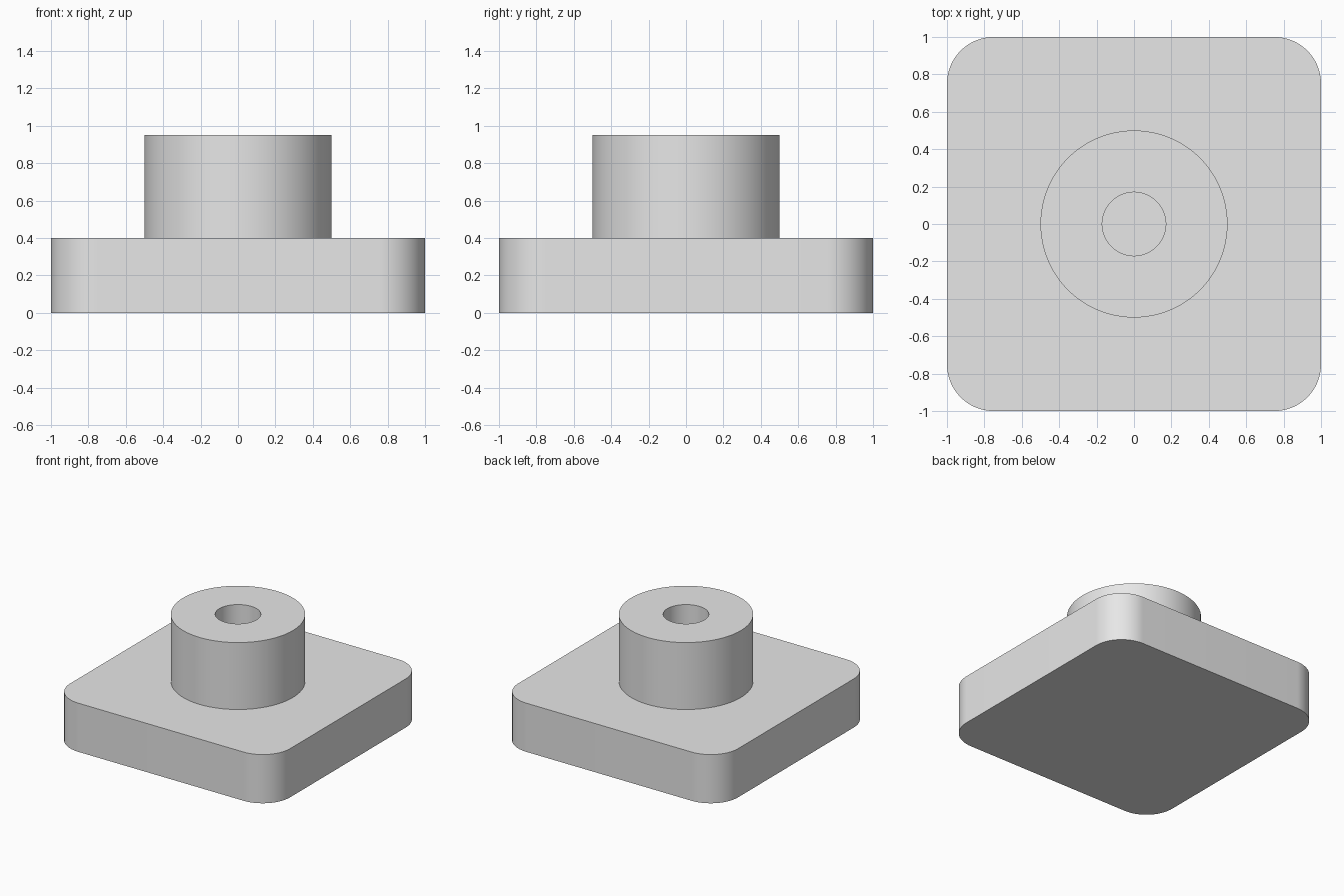
import bpy, bmesh, math

if "Cube" in bpy.data.objects:
    bpy.data.objects.remove(bpy.data.objects["Cube"], do_unlink=True)

PLATE_TOP, BOSS_TOP = 0.4, 0.95
CORNER, BOSS_R, BORE_R = 0.25, 0.5, 0.17
SEGMENTS = 96

grey = bpy.data.materials.new("light_grey")
grey.use_nodes = True
colour = (0.8, 0.8, 0.8, 1)
grey.diffuse_color = colour
grey.node_tree.nodes["Principled BSDF"].inputs["Base Color"].default_value = colour


def finish(name, bm):
    """Turn a bmesh into a smooth shaded object with sharp rims."""
    bmesh.ops.recalc_face_normals(bm, faces=bm.faces)
    mesh = bpy.data.meshes.new(name)
    bm.to_mesh(mesh)
    bm.free()
    mesh.materials.append(grey)
    obj = bpy.data.objects.new(name, mesh)
    bpy.context.collection.objects.link(obj)
    bpy.ops.object.select_all(action='DESELECT')
    obj.select_set(True)
    bpy.context.view_layer.objects.active = obj
    bpy.ops.object.shade_smooth_by_angle(angle=math.radians(30))
    return obj


# Square base plate with rounded corners
bm = bmesh.new()
bmesh.ops.create_cube(bm, size=2)
for v in bm.verts:
    v.co.z = PLATE_TOP if v.co.z > 0 else 0
uprights = [e for e in bm.edges if abs(e.verts[0].co.z - e.verts[1].co.z) > 0.1]
bmesh.ops.bevel(bm, geom=uprights, offset=CORNER, offset_type='OFFSET',
                segments=24, profile=0.5, affect='EDGES')
finish("base_plate", bm)

# Round boss with a central bore, turned from its profile;
# the plate closes the bottom of the bore
bm = bmesh.new()
profile = [(BOSS_R, PLATE_TOP), (BOSS_R, BOSS_TOP),
           (BORE_R, BOSS_TOP), (BORE_R, PLATE_TOP)]
verts = [bm.verts.new((r, 0, z)) for r, z in profile]
edges = [bm.edges.new(pair) for pair in zip(verts, verts[1:])]
bmesh.ops.spin(bm, geom=verts + edges, cent=(0, 0, 0), axis=(0, 0, 1),
               angle=math.tau, steps=SEGMENTS, use_merge=True)
bmesh.ops.remove_doubles(bm, verts=bm.verts, dist=0.0001)
boss = finish("bored_boss", bm)

# Keep the turned faces pointing outwards
top = max(boss.data.polygons, key=lambda p: abs(p.normal.z))
if top.normal.z < 0:
    boss.data.flip_normals()
